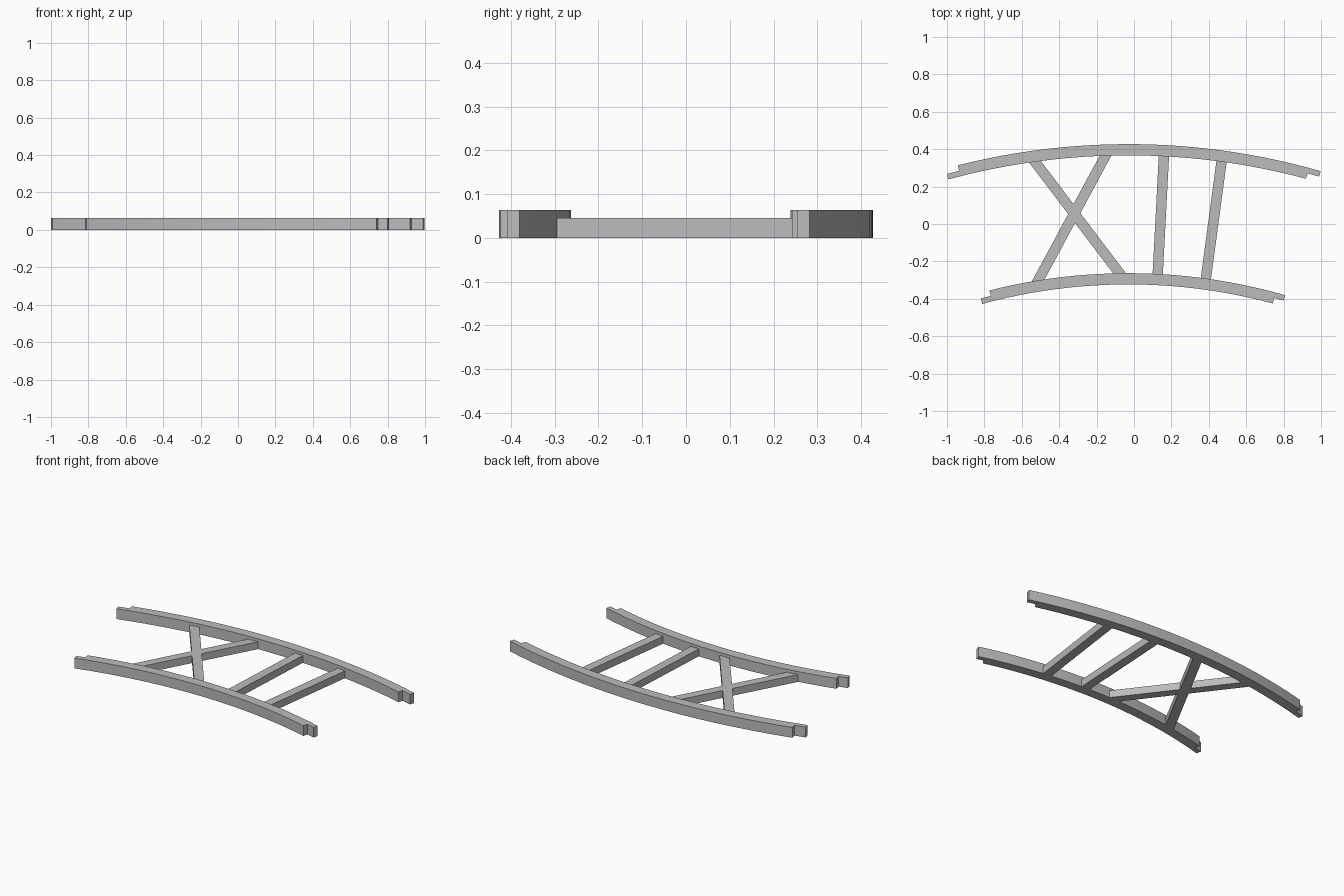
import bpy, bmesh
from math import sin, cos, radians
from mathutils import Vector

cube = bpy.data.objects.get("Cube")
if cube:
    bpy.data.objects.remove(cube, do_unlink=True)

grey = bpy.data.materials.new("plain grey")
grey.use_nodes = True
colour = (0.5, 0.5, 0.5, 1)
grey.diffuse_color = colour
grey.node_tree.nodes["Principled BSDF"].inputs["Base Color"].default_value = colour

CENTRE = Vector((-0.03, -3.303))   # shared centre of both rail arcs
RAIL_HEIGHT, BAR_HEIGHT = 0.063, 0.045
SEGMENTS = 24


def extrude_outline(name, outline, height):
    """Prism from a flat outline, standing on the ground."""
    bm = bmesh.new()
    base = bm.faces.new([bm.verts.new((p[0], p[1], 0)) for p in outline])
    top = bmesh.ops.extrude_face_region(bm, geom=[base])["geom"]
    bmesh.ops.translate(bm, vec=(0, 0, height),
                        verts=[v for v in top if isinstance(v, bmesh.types.BMVert)])
    bmesh.ops.recalc_face_normals(bm, faces=bm.faces)
    mesh = bpy.data.meshes.new(name)
    bm.to_mesh(mesh)
    bm.free()
    mesh.materials.append(grey)
    obj = bpy.data.objects.new(name, mesh)
    bpy.context.collection.objects.link(obj)
    return obj


def arc(radius, start, end, steps=SEGMENTS):
    points = []
    for i in range(steps + 1):
        a = radians(start + (end - start) * i / steps)
        points.append(CENTRE + radius * Vector((sin(a), cos(a))))
    return points


def rail(name, inner, outer):
    """Curved rail with a half-width lap joint at each end."""
    middle = (inner + outer) / 2
    outline = arc(outer, -14.15, 16)
    outline += arc(middle, 16, 15, 1)
    outline += arc(inner, 15, -15.2)
    outline += arc(middle, -15.2, -14.15, 1)
    extrude_outline(name, outline, RAIL_HEIGHT)


def bar(name, back, front, width=0.055, embed=0.03):
    """Straight bar whose ends are let into the rails."""
    back, front = Vector(back), Vector(front)
    along = (front - back).normalized()
    side = Vector((-along.y, along.x)) * width / 2
    a, b = back - along * embed, front + along * embed
    extrude_outline(name, [a + side, a - side, b - side, b + side], BAR_HEIGHT)


# Curved rails
rail("back_rail", 3.67, 3.73)
rail("front_rail", 2.98, 3.04)

# Crossed braces
bar("cross_brace_a", (-0.535, 0.34), (-0.08, -0.26))
bar("cross_brace_b", (-0.152, 0.366), (-0.508, -0.294))

# Plain rungs
bar("middle_rung", (0.16, 0.366), (0.127, -0.264))
bar("left_rung", (0.468, 0.334), (0.385, -0.286))
